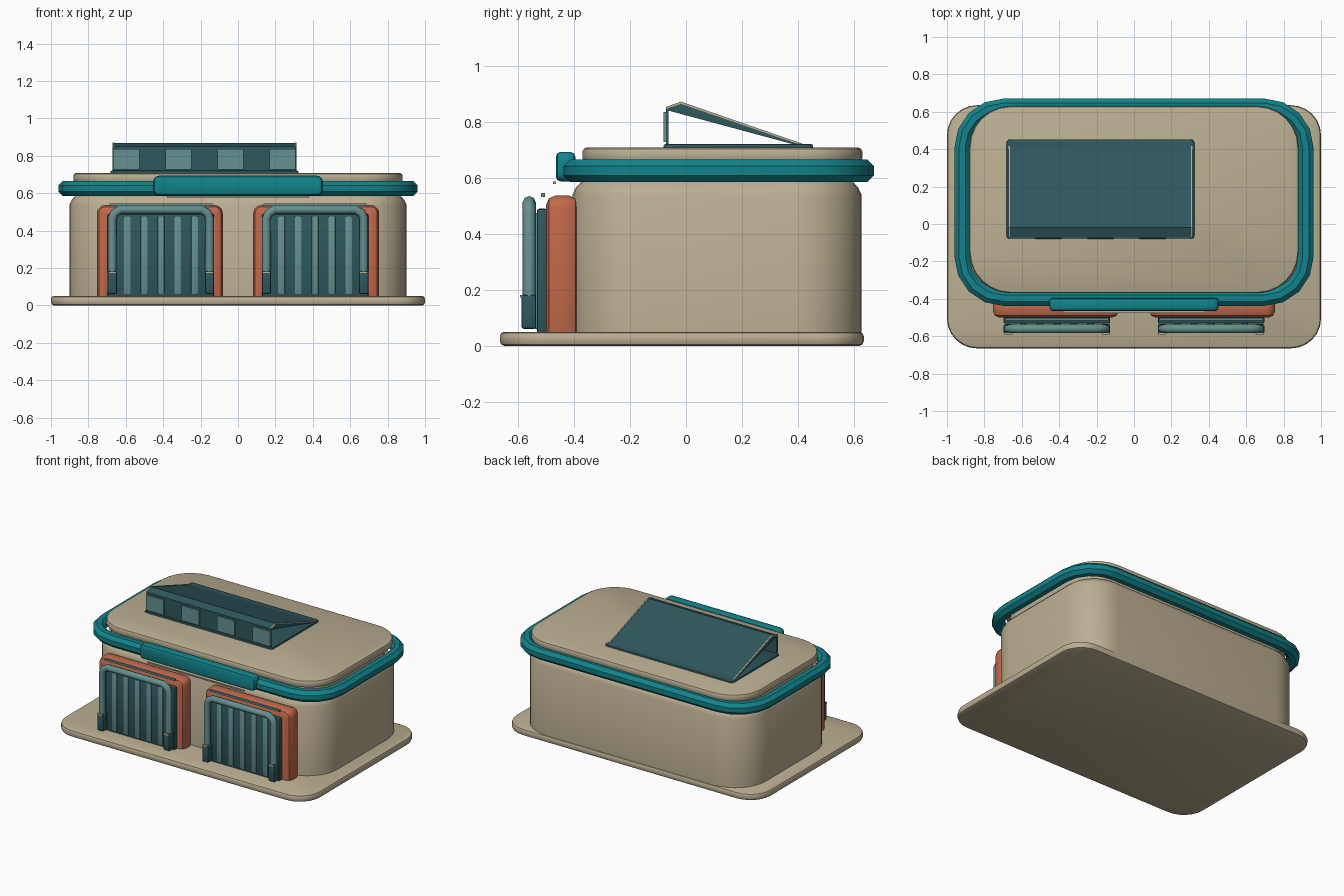
import bpy, bmesh, math
from mathutils import Vector

if "Cube" in bpy.data.objects:
    bpy.data.objects.remove(bpy.data.objects["Cube"], do_unlink=True)


def material(name, rgb):
    m = bpy.data.materials.new(name)
    m.use_nodes = True
    m.diffuse_color = (*rgb, 1)
    m.node_tree.nodes["Principled BSDF"].inputs["Base Color"].default_value = (*rgb, 1)
    return m


TAN = material("sandy tan", (0.50, 0.43, 0.29))
TEAL = material("bright teal", (0.006, 0.23, 0.26))
DARK = material("dark teal", (0.028, 0.095, 0.11))
LIGHT = material("pale teal", (0.13, 0.28, 0.28))
ORANGE = material("terracotta", (0.54, 0.14, 0.07))


def finish(name, bm, mat):
    bmesh.ops.recalc_face_normals(bm, faces=bm.faces)
    me = bpy.data.meshes.new(name)
    bm.to_mesh(me)
    bm.free()
    me.materials.append(mat)
    ob = bpy.data.objects.new(name, me)
    bpy.context.collection.objects.link(ob)
    bpy.ops.object.select_all(action='DESELECT')
    ob.select_set(True)
    bpy.context.view_layer.objects.active = ob
    bpy.ops.object.shade_smooth_by_angle(angle=math.radians(32))
    return ob


def outline(rect, r, segs):
    """Rounded rectangle points in 2D, counter-clockwise."""
    u0, u1, v0, v1 = rect
    pts = []
    corners = [(u1 - r, v1 - r), (u0 + r, v1 - r), (u0 + r, v0 + r), (u1 - r, v0 + r)]
    for q, (cu, cv) in enumerate(corners):
        for i in range(segs + 1):
            a = math.pi / 2 * (q + i / segs)
            pts.append((cu + r * math.cos(a), cv + r * math.sin(a)))
    return pts


def loft(name, rect, r, profile, mat, segs=6, upright=False, ring=False):
    """Stack rounded rectangles through (inset, depth) steps; upright goes along y."""
    bm = bmesh.new()
    loops = []
    for inset, d in profile:
        u0, u1, v0, v1 = rect
        pts = outline((u0 + inset, u1 - inset, v0 + inset, v1 - inset),
                      max(r - inset, 0.004), segs)
        loops.append([bm.verts.new((u, d, v) if upright else (u, v, d)) for u, v in pts])
    n = len(loops[0])
    pairs = list(zip(loops, loops[1:]))
    if ring:
        pairs.append((loops[-1], loops[0]))
    else:
        bm.faces.new(loops[0])
        bm.faces.new(loops[-1])
    for a, b in pairs:
        for i in range(n):
            j = (i + 1) % n
            bm.faces.new((a[i], a[j], b[j], b[i]))
    return finish(name, bm, mat)


def soft(d0, d1, b):
    """Chamfered profile between two depths."""
    return [(b, d0), (b * 0.3, d0 + b * 0.3), (0, d0 + b),
            (0, d1 - b), (b * 0.3, d1 - b * 0.3), (b, d1)]


def box(name, x0, x1, y0, y1, z0, z1, mat, bevel=0.0):
    bm = bmesh.new()
    bmesh.ops.create_cube(bm, size=1)
    for v in bm.verts:
        v.co = Vector(((x0, x1)[v.co.x > 0], (y0, y1)[v.co.y > 0], (z0, z1)[v.co.z > 0]))
    if bevel:
        bmesh.ops.bevel(bm, geom=bm.edges[:], offset=bevel, segments=2,
                        profile=0.5, affect='EDGES')
    return finish(name, bm, mat)


def prism(name, x0, x1, side, mat):
    """Extrude a (y, z) side profile along x."""
    bm = bmesh.new()
    a, b = [[bm.verts.new((x, y, z)) for y, z in side] for x in (x0, x1)]
    bm.faces.new(a)
    bm.faces.new(b)
    for i in range(len(side)):
        j = (i + 1) % len(side)
        bm.faces.new((a[i], a[j], b[j], b[i]))
    return finish(name, bm, mat)


def tube(name, pts, radius, mat):
    cu = bpy.data.curves.new(name, 'CURVE')
    cu.dimensions = '3D'
    cu.bevel_depth = radius
    cu.bevel_resolution = 2
    cu.use_fill_caps = True
    sp = cu.splines.new('POLY')
    sp.points.add(len(pts) - 1)
    for p, co in zip(sp.points, pts):
        p.co = (*co, 1)
    ob = bpy.data.objects.new(name, cu)
    bpy.context.collection.objects.link(ob)
    bpy.ops.object.select_all(action='DESELECT')
    ob.select_set(True)
    bpy.context.view_layer.objects.active = ob
    bpy.ops.object.convert(target='MESH')
    ob = bpy.context.object
    ob.data.materials.clear()
    ob.data.materials.append(mat)
    bpy.ops.object.shade_smooth_by_angle(angle=math.radians(50))


# Ground slab, building shell and roof cap
loft("ground_slab", (-1, 1, -0.665, 0.635), 0.16, soft(0, 0.05, 0.016), TAN)
loft("building_body", (-0.9, 0.9, -0.405, 0.627), 0.24,
     [(0, 0.04), (0, 0.54), (0.012, 0.565), (0.035, 0.59), (0.06, 0.6), (0.06, 0.67)],
     TAN, segs=8)
loft("roof_cap", (-0.88, 0.88, -0.37, 0.63), 0.22, soft(0.655, 0.708, 0.015), TAN)

# Teal band around the roof edge: octagonal section swept round the building
octagon = [(0.038 - 0.041 * math.cos(math.pi / 4 * (i + 0.5)) / math.cos(math.pi / 8),
            0.625 + 0.04 * math.sin(math.pi / 4 * (i + 0.5)) / math.cos(math.pi / 8))
           for i in range(8)]
loft("roof_band", (-0.957, 0.957, -0.435, 0.668), 0.26, octagon, TEAL, segs=4, ring=True)

# Blank front fascia and the trim beneath it
loft("front_fascia", (-0.453, 0.453, 0.587, 0.693), 0.03,
     soft(-0.465, -0.395, 0.018), TEAL, segs=3, upright=True)
box("fascia_trim", -0.38, 0.38, -0.475, -0.465, 0.578, 0.586, TAN)

# Two garage doors
for side, s in (("right", -1), ("left", 1)):
    c = 0.418 * s
    loft(side + "_door_surround", (c - 0.337, c + 0.337, 0.002, 0.537), 0.045,
         soft(-0.5, -0.385, 0.035), ORANGE, segs=3, upright=True)
    c = 0.412 * s
    box(side + "_door_panel", c - 0.285, c + 0.285, -0.533, -0.495, 0.045, 0.49, DARK, 0.01)
    for i in range(-2, 3):
        x = c + 0.09 * i
        box(f"{side}_door_slat_{i + 3}", x - 0.018, x + 0.018,
            -0.542, -0.53, 0.06, 0.475, LIGHT, 0.004)
    box(side + "_door_top_strip", c - 0.275, c + 0.275, -0.517, -0.503, 0.532, 0.545, LIGHT)

    # Bent guard rail with a boot on each foot
    w, top, y = 0.26, 0.512, -0.56
    half = [(w, 0.12), (w, top - 0.045), (w - 0.012, top - 0.018), (w - 0.045, top)]
    path = [(c - u, y, z) for u, z in half] + [(c + u, y, z) for u, z in reversed(half)]
    tube(side + "_guard_rail", path, 0.0235, LIGHT)
    for k in (-1, 1):
        x = c + k * w
        box(f"{side}_rail_boot_{k + 2}", x - 0.025, x + 0.025,
            -0.588, -0.535, 0.06, 0.183, DARK, 0.01)
        box(f"{side}_boot_trim_{k + 2}", x - 0.02, x + 0.02,
            -0.592, -0.584, 0.172, 0.182, TAN)

# Roof skylight: curb, open-sided sloping hood and front glazing
x0, x1 = -0.667, 0.308
loft("skylight_curb", (x0 - 0.015, x1 + 0.015, -0.08, 0.453), 0.02,
     soft(0.7, 0.72, 0.006), DARK, segs=3)
prism("skylight_hood", x0, x1,
      [(-0.07, 0.85), (-0.018, 0.868), (0.415, 0.718), (0.39, 0.718), (-0.07, 0.842)], DARK)
for name, x in (("right", x0), ("left", x1)):
    prism("skylight_trim_" + name, x - 0.004, x + 0.004,
          [(-0.072, 0.853), (-0.018, 0.872), (0.418, 0.721),
           (0.41, 0.717), (-0.018, 0.864), (-0.072, 0.846)], TAN)
box("skylight_back_pane", x0, x1, -0.071, -0.063, 0.715, 0.848, DARK)
pitch = (x1 - x0) / 7
for i in range(0, 7, 2):
    box(f"skylight_pane_{i // 2 + 1}", x0 + i * pitch, x0 + (i + 1) * pitch,
        -0.08, -0.072, 0.727, 0.835, LIGHT)
